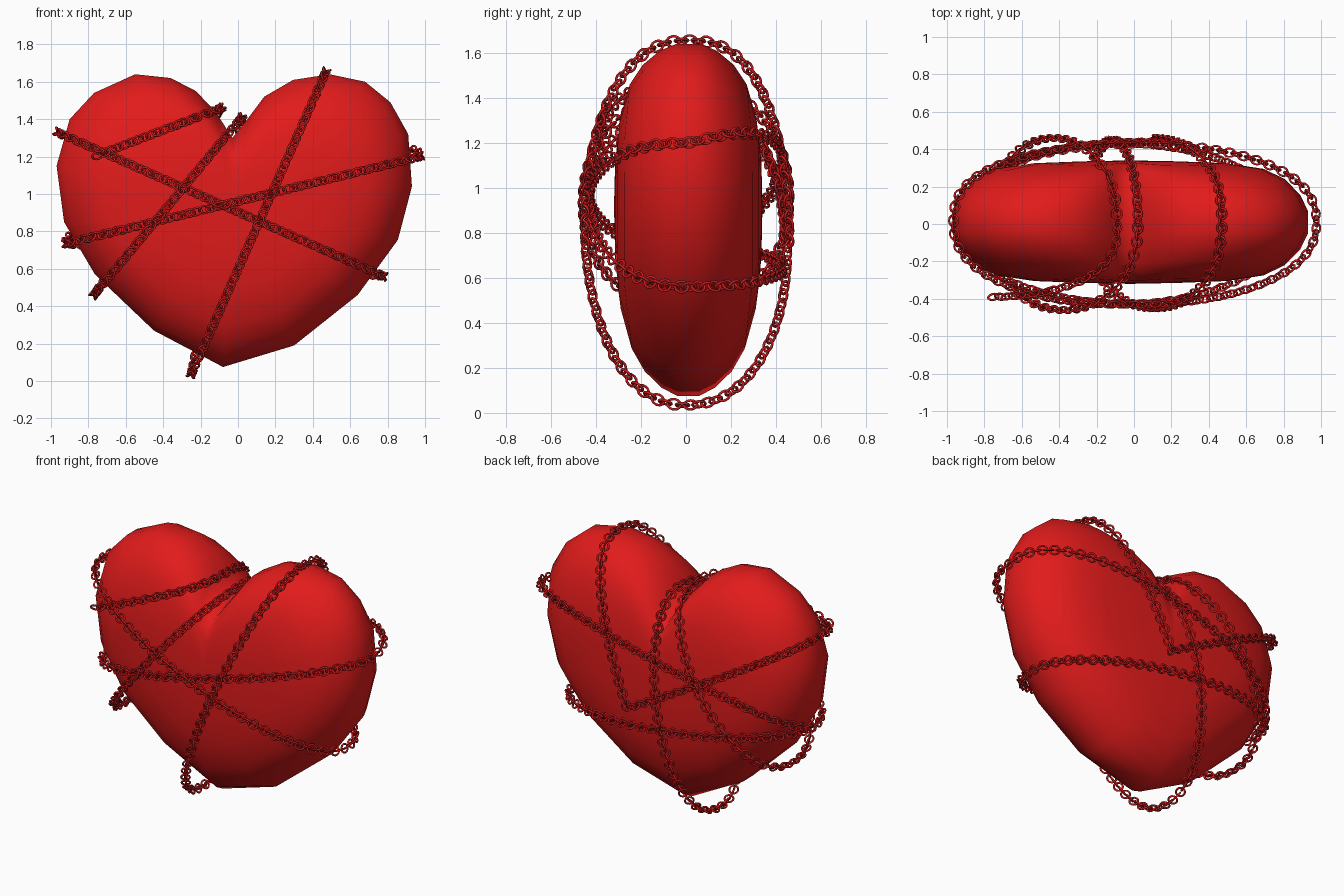
import bpy, bmesh, math
from mathutils import Vector, Matrix

if "Cube" in bpy.data.objects:
    bpy.data.objects.remove(bpy.data.objects["Cube"], do_unlink=True)


def make_material(name, rgb):
    mat = bpy.data.materials.new(name)
    mat.use_nodes = True
    mat.diffuse_color = (*rgb, 1)
    mat.node_tree.nodes["Principled BSDF"].inputs["Base Color"].default_value = (*rgb, 1)
    return mat


heart_red = make_material("bright red", (0.76, 0.011, 0.011))
chain_red = make_material("deep red", (0.6, 0.011, 0.012))


def finish(bm, name, mat):
    bmesh.ops.recalc_face_normals(bm, faces=bm.faces)
    mesh = bpy.data.meshes.new(name)
    bm.to_mesh(mesh)
    bm.free()
    mesh.materials.append(mat)
    for poly in mesh.polygons:
        poly.use_smooth = True
    obj = bpy.data.objects.new(name, mesh)
    bpy.context.collection.objects.link(obj)
    return obj


# Heart: one outline repeated as shrinking rings towards the front and back
OUTLINE = [(-.08, .075), (.30, .19), (.64, .46), (.855, .755), (.93, 1.04), (.91, 1.32),
           (.815, 1.49), (.68, 1.6), (.49, 1.64), (.295, 1.61), (.14, 1.52), (.05, 1.40),
           (-.03, 1.30), (-.12, 1.44), (-.225, 1.55), (-.36, 1.62), (-.55, 1.64),
           (-.77, 1.54), (-.9, 1.4), (-.97, 1.15), (-.93, .85), (-.765, .57), (-.45, .27)]
LEVELS = [(1, .06), (.957, .145), (.87, .23), (.75, .285), (.54, .315), (.27, .325)]
CENTRE_X, CENTRE_Z = -.02, .92


def heart_ring(bm, scale, depth):
    ring = []
    for x, z in OUTLINE:
        px = CENTRE_X + (x - CENTRE_X) * scale
        pz = CENTRE_Z + (z - CENTRE_Z) * scale
        low = .8 + .2 * min(1, max(0, (pz - .08) / .5))
        high = 1 - .12 * min(1, max(0, (pz - 1.2) / .35))
        ring.append(bm.verts.new((px, .01 + depth * low * high, pz)))
    return ring


bm = bmesh.new()
profile = [(s, -d) for s, d in reversed(LEVELS)] + LEVELS
rings = [heart_ring(bm, s, d) for s, d in profile]
count = len(OUTLINE)
for a, b in zip(rings, rings[1:]):
    for i in range(count):
        j = (i + 1) % count
        bm.faces.new((a[i], a[j], b[j], b[i]))
for ring, y in ((rings[0], -.32), (rings[-1], .34)):
    tip = bm.verts.new((CENTRE_X, y, CENTRE_Z))
    for i in range(count):
        bm.faces.new((ring[i], ring[(i + 1) % count], tip))
finish(bm, "heart", heart_red)

# Oval chain link used as the pattern for every chain
bpy.ops.mesh.primitive_torus_add(major_radius=.026, minor_radius=.006,
                                 major_segments=12, minor_segments=6)
pattern = bpy.context.object
link_mesh = pattern.data
link_mesh.transform(Matrix.Diagonal((1.12, 1, 1, 1)))
bpy.data.objects.remove(pattern, do_unlink=True)
PITCH = .038


def chain(name, start, end, depth, sweep=math.pi, lift=0, power=.9):
    """Lay links along a rounded arc bulging from the side points by depth."""
    a, b = Vector((start[0], 0, start[1])), Vector((end[0], 0, end[1]))
    middle = (a + b) / 2

    def point(t):
        rise = max(0, math.sin(t))
        return (middle + (a - middle) * math.cos(t)
                + Vector((0, depth * rise ** power, lift * rise)))

    steps = 400
    path = [point(sweep * i / steps) for i in range(steps + 1)]
    lengths = [0]
    for p, q in zip(path, path[1:]):
        lengths.append(lengths[-1] + (q - p).length)
    links = max(2, round(lengths[-1] / PITCH / 2) * 2)
    bm = bmesh.new()
    k = 0
    for n in range(links):
        goal = lengths[-1] * (n + .5) / links
        while lengths[k + 1] < goal:
            k += 1
        along = (path[k + 1] - path[k]).normalized()
        side = along.cross(path[k] - middle).normalized()
        out = side.cross(along)
        frame = Matrix((along, side, out)).transposed().to_4x4()
        roll = Matrix.Rotation(math.radians(40 if n % 2 else -40), 4, 'X')
        first = len(bm.verts)
        bm.from_mesh(link_mesh)
        bm.verts.ensure_lookup_table()
        bmesh.ops.transform(bm, matrix=Matrix.Translation(path[k]) @ frame @ roll,
                            verts=bm.verts[first:])
    finish(bm, name, chain_red)


def beyond(start, stop):
    """Far end of an arc whose deepest point is at stop."""
    return (2 * stop[0] - start[0], 2 * stop[1] - start[1])


# Turning points of the chains around the rim of the heart
upper_right, lower_left = (-.965, 1.33), (.78, .56)
lower_right, upper_left = (-.92, .735), (.975, 1.2)
bottom_right, notch = (-.77, .46), (.02, 1.41)
bottom, top_left = (-.25, .035), (.47, 1.655)
notch_right = (-.09, 1.46)
back_knot, front_knot = (.1, .75), (-.77, 1.2)
quarter = math.pi / 2

# Front chains
chain("front_chain_falling", upper_right, lower_left, -.43)
chain("front_chain_rising", lower_right, upper_left, -.43)
chain("front_chain_notch", bottom_right, notch, -.46)
chain("front_chain_steep", bottom, top_left, -.45)
chain("front_chain_lobe", notch_right, beyond(notch_right, front_knot), -.39, quarter,
      power=.7)

# Back chains
chain("back_chain_lobe", notch_right, bottom_right, .46)
chain("back_chain_notch", notch, bottom, .45)
chain("back_chain_steep", top_left, beyond(top_left, back_knot), .46, quarter, power=.75)
chain("back_chain_falling", upper_right, beyond(upper_right, back_knot), .44, quarter,
      power=.72)
chain("back_chain_low", lower_left, lower_right, .43)
chain("back_chain_rising", upper_left, lower_right, .43, lift=.15, power=.8)

bpy.data.meshes.remove(link_mesh)
